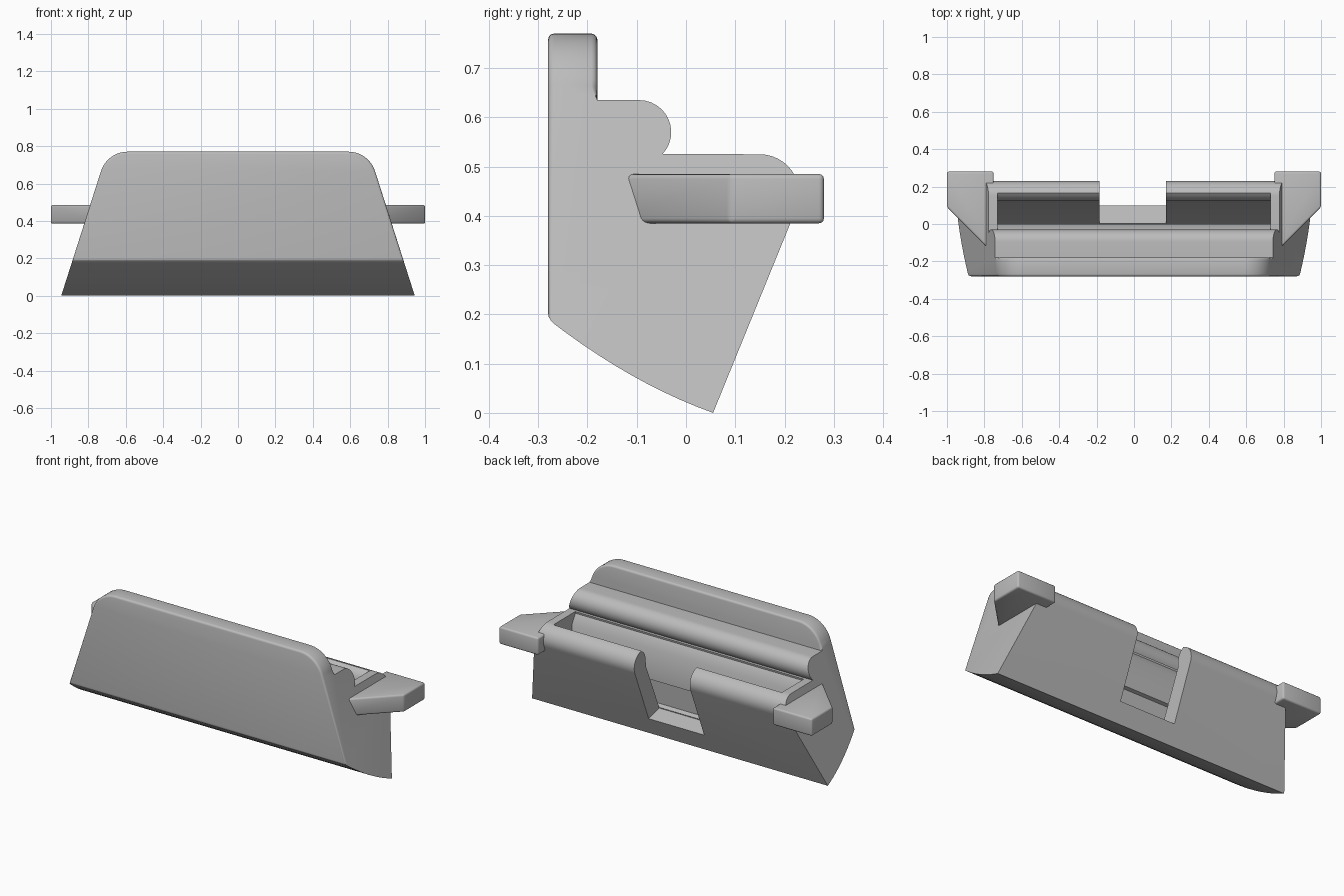
import bpy, bmesh, math
from mathutils import Vector

if "Cube" in bpy.data.objects:
    bpy.data.objects.remove(bpy.data.objects["Cube"])

grey = bpy.data.materials.new("light_grey")
grey.diffuse_color = (0.5, 0.5, 0.5, 1)
grey.use_nodes = True
grey.node_tree.nodes["Principled BSDF"].inputs["Base Color"].default_value = grey.diffuse_color


def arc(cy, cz, r, a0, a1, n=12):
    return [(cy + r * math.cos(math.radians(a0 + (a1 - a0) * i / n)),
             cz + r * math.sin(math.radians(a0 + (a1 - a0) * i / n))) for i in range(n + 1)]


def prism(name, pts, lo, hi, axis):
    """Extrude a 2D outline along one axis, from lo to hi."""
    def place(p, t):
        return {'x': (t, p[0], p[1]), 'y': (p[0], t, p[1]), 'z': (p[0], p[1], t)}[axis]
    bm = bmesh.new()
    face = bm.faces.new([bm.verts.new(place(p, lo)) for p in pts])
    out = bmesh.ops.extrude_face_region(bm, geom=[face])
    vec = Vector(place((0, 0), hi - lo))
    bmesh.ops.translate(bm, vec=vec, verts=[v for v in out['geom'] if isinstance(v, bmesh.types.BMVert)])
    bmesh.ops.recalc_face_normals(bm, faces=bm.faces)
    me = bpy.data.meshes.new(name)
    bm.to_mesh(me)
    bm.free()
    me.materials.append(grey)
    ob = bpy.data.objects.new(name, me)
    bpy.context.collection.objects.link(ob)
    return ob


def boolean(ob, tool, op):
    m = ob.modifiers.new("cut", 'BOOLEAN')
    m.operation, m.object, m.solver = op, tool, 'EXACT'
    bpy.context.view_layer.objects.active = ob
    bpy.ops.object.modifier_apply(modifier=m.name)
    bpy.data.objects.remove(tool)


def smooth(ob):
    bpy.ops.object.select_all(action='DESELECT')
    ob.select_set(True)
    bpy.context.view_layer.objects.active = ob
    bpy.ops.object.shade_smooth_by_angle(angle=math.radians(32))


# Body: side profile with front plate, bead, flat shoulder, sloped back, curved underside
under = [(0.055 - 0.335 * t, 0.12 * t + 0.07 * t * t) for t in [i / 10 for i in range(11)]]
profile = ([(-0.28, 0.77), (-0.18, 0.77), (-0.18, 0.635)]
           + arc(-0.095, 0.57, 0.065, 90, -43)
           + arc(0.15, 0.445, 0.08, 90, -23) + under)
body = prism("clip_body", profile, -1.2, 1.2, 'x')

# Tapered front outline with rounded upper corners
right = [(0.945, 0.0)] + arc(0.59, 0.62, 0.15, 17, 90)
outline = right + [(-x, z) for x, z in reversed(right)]
boolean(body, prism("outline_tool", outline, -1, 1, 'y'), 'INTERSECT')

# Soft edges around the front face and the plate's rear rim
bm = bmesh.new()
bm.from_mesh(body.data)
bmesh.ops.dissolve_limit(bm, angle_limit=0.01, verts=bm.verts, edges=bm.edges)
rim = []
for e in bm.edges:
    a, b = (v.co for v in e.verts)
    if (a.y < -0.279 and b.y < -0.279) or (
            abs(a.y + 0.18) < 0.001 and abs(b.y + 0.18) < 0.001 and a.z + b.z > 1.28):
        rim.append(e)
bmesh.ops.bevel(bm, geom=rim, offset=0.012, segments=3, profile=0.5, affect='EDGES', clamp_overlap=True)
bm.to_mesh(body.data)
bm.free()

# Long slot between the front block and the back wall
slot = [(-0.025, 0.56), (-0.033, 0.515), (0, 0.46), (0, 0.28), (-0.02, 0.275), (-0.03, 0.14),
        (0, 0.13), (0.124, 0.42), (0.125, 0.455), (0.131, 0.485), (0.145, 0.508),
        (0.165, 0.522), (0.175, 0.56)]
boolean(body, prism("slot_tool", slot, -0.73, 0.73, 'x'), 'DIFFERENCE')

# Notch through the back wall
notch = [(0.002, 0.1305), (0.3, 0.055), (0.3, 0.6), (0.002, 0.6)]
boolean(body, prism("notch_tool", notch, -0.185, 0.17, 'x'), 'DIFFERENCE')
smooth(body)

# Side wings
for side, s in (("left", -1), ("right", 1)):
    plan = [(s * 1.0, 0.28), (s * 0.75, 0.28), (s * 0.75, -0.16), (s * 1.0, 0.09)]
    wing = prism(side + "_wing", plan, 0.385, 0.485, 'z')
    bev = wing.modifiers.new("soft_edges", 'BEVEL')
    bev.width, bev.segments = 0.01, 3
    bpy.context.view_layer.objects.active = wing
    bpy.ops.object.modifier_apply(modifier=bev.name)
    smooth(wing)
